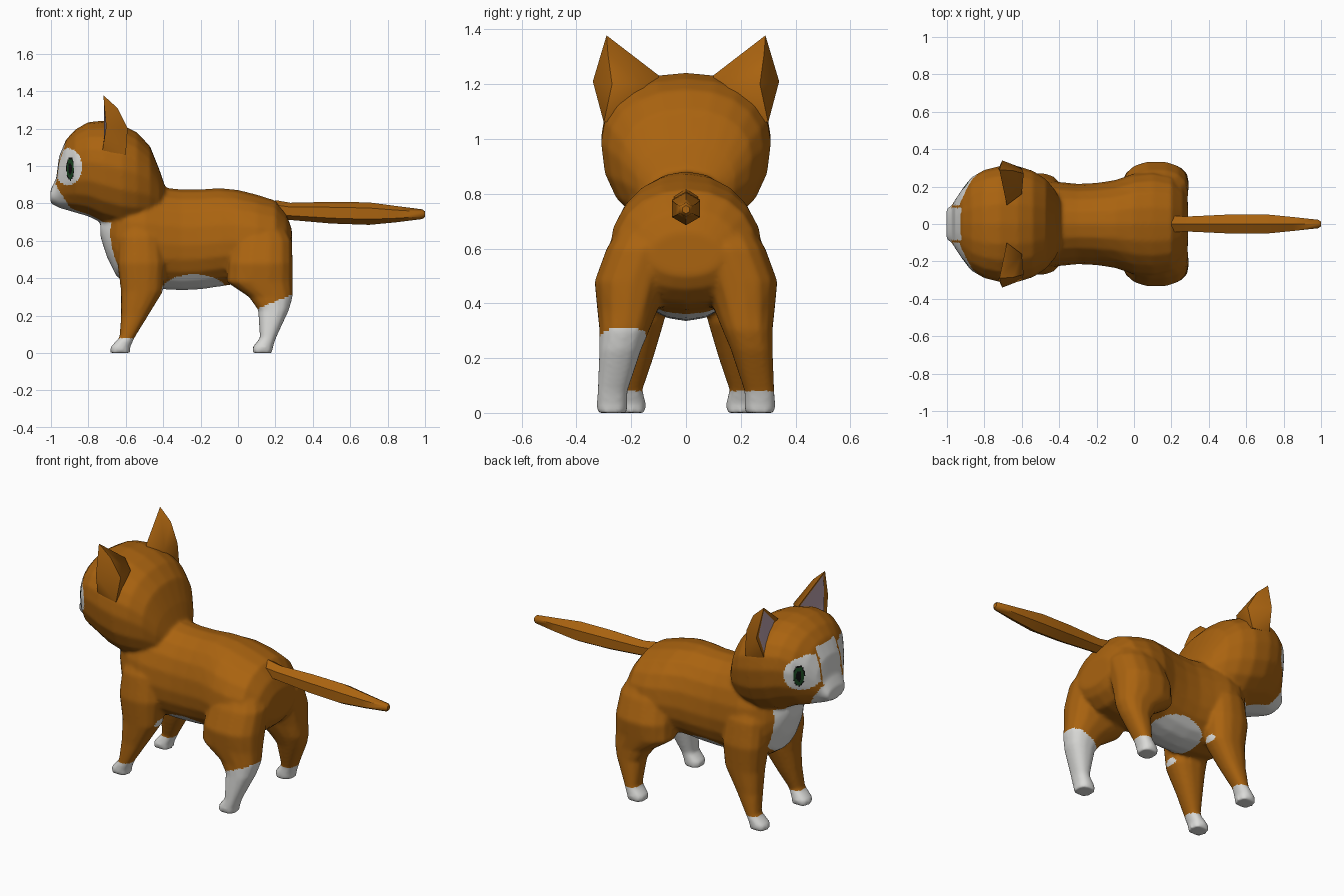
import bpy, bmesh, math
from mathutils import Vector

if "Cube" in bpy.data.objects:
    bpy.data.objects.remove(bpy.data.objects["Cube"])


def material(name, rgb):
    m = bpy.data.materials.new(name)
    m.diffuse_color = (*rgb, 1)
    m.use_nodes = True
    m.node_tree.nodes["Principled BSDF"].inputs["Base Color"].default_value = m.diffuse_color
    return m


ORANGE = material("orange_fur", (0.40, 0.125, 0.005))
WHITE = material("white_fur", (0.72, 0.72, 0.70))
GREEN = material("dark_green_iris", (0.01, 0.06, 0.015))
BLACK = material("black_pupil", (0.004, 0.004, 0.004))
PINK = material("pale_pink_ear", (0.50, 0.36, 0.42))


def make_object(name, bm, mats):
    bmesh.ops.recalc_face_normals(bm, faces=bm.faces)
    me = bpy.data.meshes.new(name)
    bm.to_mesh(me)
    bm.free()
    ob = bpy.data.objects.new(name, me)
    bpy.context.collection.objects.link(ob)
    for m in mats:
        me.materials.append(m)
    return ob


def skin_rings(bm, rings):
    rows = [[bm.verts.new(p) for p in r] for r in rings]
    n = len(rows[0])
    for a, b in zip(rows, rows[1:]):
        for i in range(n):
            j = (i + 1) % n
            bm.faces.new((a[i], a[j], b[j], b[i]))
    bm.faces.new(rows[0])
    bm.faces.new(rows[-1])


def super_circle(sides, power):
    pts = []
    for i in range(sides):
        a = 2 * math.pi * i / sides
        c, s = math.cos(a), math.sin(a)
        pts.append((math.copysign(abs(c) ** (2 / power), c),
                    math.copysign(abs(s) ** (2 / power), s)))
    return pts


def trunk(bm, stations, mid, power):
    """Rings along x: (x, top, bottom, half width); mid is the widest height."""
    rings = []
    for x, top, bot, w in stations:
        zc = bot + (top - bot) * mid
        rings.append([(x, c * w, zc + s * (top - zc if s > 0 else zc - bot))
                      for c, s in super_circle(20, power)])
    skin_rings(bm, rings)


def leg(bm, stations, side):
    """Rings along z: (z, centre x, radius x, centre y, radius y)."""
    skin_rings(bm, [[(cx + c * rx, side * (cy + s * ry), z)
                     for c, s in super_circle(14, 2.4)]
                    for z, cx, rx, cy, ry in stations])


# Torso, head and legs merge into one skin
bm = bmesh.new()
trunk(bm, [(-.735, .76, .62, .07), (-.70, .82, .51, .12), (-.65, .87, .41, .18),
           (-.58, .90, .36, .225), (-.5, .90, .35, .24), (-.4, .885, .34, .225),
           (-.3, .875, .335, .215), (-.2, .875, .34, .22), (-.1, .882, .355, .235),
           (0, .872, .37, .27), (.1, .847, .38, .28), (.2, .815, .40, .26),
           (.26, .74, .45, .20), (.288, .66, .50, .13)], .45, 2.1)
trunk(bm, [(-1.003, .87, .80, .08), (-.972, .935, .785, .105), (-.957, 1.05, .775, .13),
           (-.92, 1.14, .765, .185), (-.87, 1.195, .75, .25), (-.80, 1.235, .73, .29),
           (-.72, 1.242, .69, .31), (-.62, 1.22, .66, .31), (-.54, 1.18, .66, .285),
           (-.47, 1.105, .68, .24), (-.42, .98, .70, .18), (-.39, .89, .72, .12)], .58, 2.2)
for side in (-1, 1):
    leg(bm, [(0, -.63, .053, .20, .052), (.03, -.63, .053, .20, .055),
             (.085, -.592, .041, .205, .047), (.2, -.553, .073, .185, .066),
             (.33, -.513, .113, .17, .09), (.48, -.515, .13, .165, .108),
             (.62, -.52, .12, .14, .11), (.74, -.52, .09, .10, .09)], side)
    leg(bm, [(0, .13, .053, .27, .055), (.03, .132, .055, .27, .057),
             (.08, .16, .043, .268, .055), (.23, .19, .083, .24, .077),
             (.30, .175, .118, .225, .092), (.38, .115, .178, .213, .113),
             (.48, .118, .175, .20, .136), (.60, .125, .165, .155, .137),
             (.70, .12, .12, .12, .11)], side)
body = make_object("body", bm, [ORANGE, WHITE, GREEN, BLACK])
bpy.context.view_layer.objects.active = body
body.select_set(True)
remesh = body.modifiers.new("merge", "REMESH")
remesh.mode = "VOXEL"
remesh.voxel_size = 0.0105
smooth = body.modifiers.new("soften", "SMOOTH")
smooth.factor = 0.5
smooth.iterations = 6
for m in ("merge", "soften"):
    bpy.ops.object.modifier_apply(modifier=m)


def ellipse(u, v, cu, cv, ru, rv):
    return ((u - cu) / ru) ** 2 + ((v - cv) / rv) ** 2


def fur_colour(p):
    x, y, z = p
    ay = abs(y)
    # Eyes
    if x < -.8 and ay > .1:
        e = ellipse(x, z, -.897, .985, .021, .062)
        if e < 1:
            return 2 if .25 < e < .75 else 3
        if ellipse(x, z, -.91, .995, .075, .098) < 1:
            return 1
    # Blaze, muzzle and chin
    if x < -.86 and ay < .085 and z < 1.12:
        return 1
    if x < -.88 and z < .86 - 1.6 * (x + .95):
        return 1
    if x < -.70 and z < .80 and ay < .09:
        return 1
    # Chest and belly
    if .35 < z < .70 and ay < .14 and x < -.625 - .15 * (z - .35):
        return 1
    if ellipse(x, z, -.235, .33, .175, .09) < 1:
        return 1
    # Paws, and one long sock
    if z < .08 or (y < 0 and x > 0 and z < .24 + .4 * (x - .11)):
        return 1
    return 0


for poly in body.data.polygons:
    poly.material_index = fur_colour(poly.center)
    poly.use_smooth = True

# Tail: six-sided taper
bm = bmesh.new()
skin_rings(bm, [[(x, r * math.sin(k * math.pi / 3), z + r * math.cos(k * math.pi / 3))
                 for k in range(6)]
                for x, z, r in [(.2, .765, .052), (.28, .757, .046), (.5, .75, .058),
                                (.7, .745, .06), (.85, .742, .043), (.985, .742, .026),
                                (1.0, .742, .015)]])
tail = make_object("tail", bm, [ORANGE])

# Ears: pointed hulls with a sunken inner face
ears = []
for side, label in ((-1, "right_ear"), (1, "left_ear")):
    bm = bmesh.new()
    for x, y, z in [(-.72, .29, 1.378), (-.705, .34, 1.21), (-.725, .295, 1.08),
                    (-.68, .10, 1.232), (-.59, .27, 1.20), (-.60, .16, 1.20),
                    (-.645, .285, 1.31), (-.60, .30, 1.06), (-.66, .12, 1.1)]:
        bm.verts.new((x, y * side, z))
    bmesh.ops.convex_hull(bm, input=bm.verts[:])
    bmesh.ops.recalc_face_normals(bm, faces=bm.faces)
    front = [f for f in bm.faces if f.normal.x < -.75]
    bmesh.ops.inset_region(bm, faces=front, thickness=.025, depth=-.015)
    for f in front:
        f.material_index = 1
    ears.append(make_object(label, bm, [ORANGE, PINK]))

for ob in [tail] + ears:
    bpy.ops.object.select_all(action="DESELECT")
    ob.select_set(True)
    bpy.context.view_layer.objects.active = ob
    bpy.ops.object.shade_smooth_by_angle(angle=math.radians(50))
